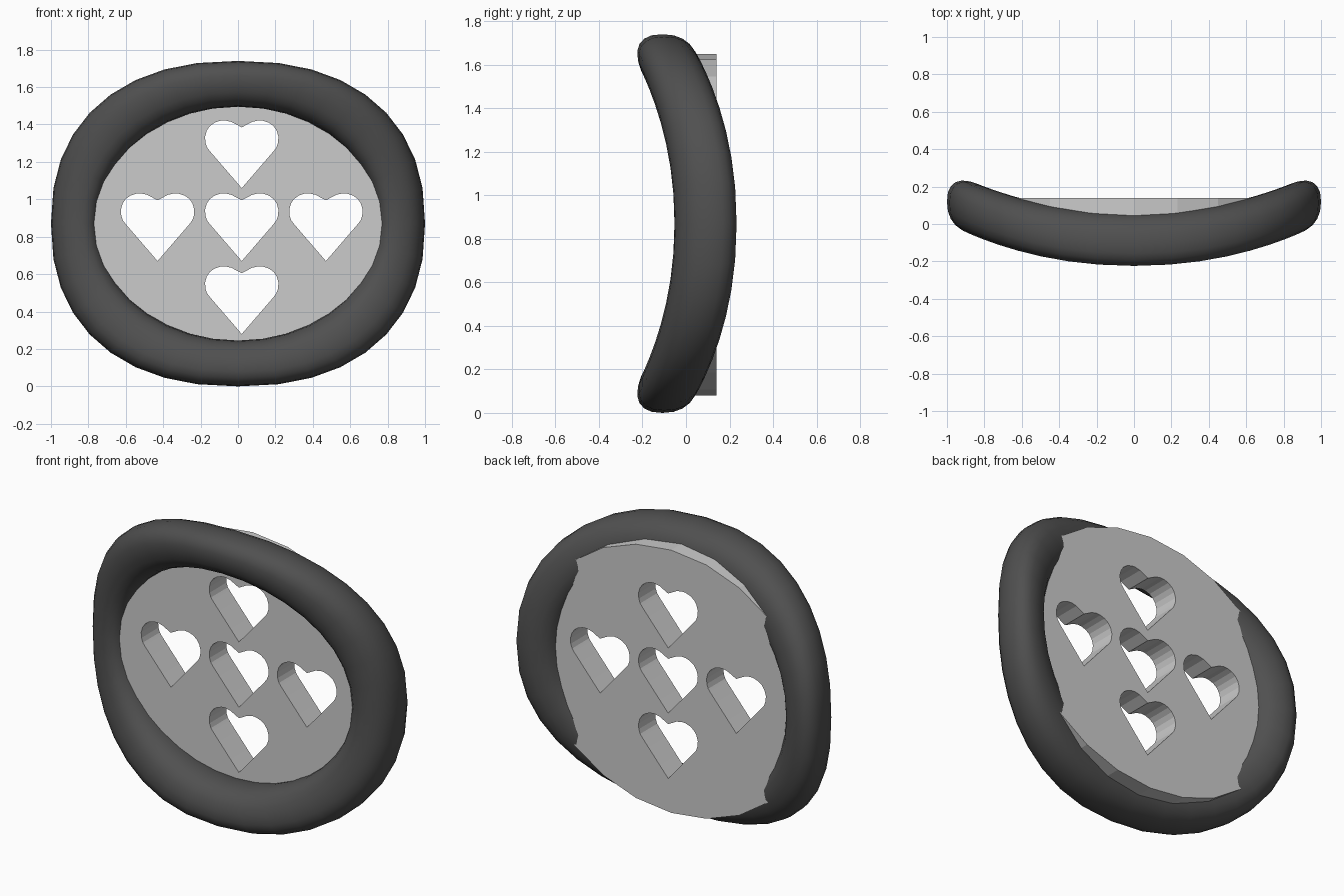
import bpy, bmesh, math

if "Cube" in bpy.data.objects:
    bpy.data.objects.remove(bpy.data.objects["Cube"])

CZ = 0.87  # height of the ring centre


def spow(v, n):
    return math.copysign(abs(v) ** (2 / n), v)


def superellipse(a, rx, rz, n):
    return rx * spow(math.cos(a), n), rz * spow(math.sin(a), n)


def saddle(x, z):
    return 0.13 * (x * x - z * z) - 0.01


# Saddle-bent padded ring, lofted between an inner and an outer oval
SEG, SIDES = 36, 20
bm = bmesh.new()
loops = []
for i in range(SEG):
    a = 2 * math.pi * i / SEG
    ix, iz = superellipse(a, 0.75, 0.625, 2.03)
    ox, oz = superellipse(a, 1.0, 0.87, 2.3)
    loop = []
    for j in range(SIDES):
        s, d = superellipse(2 * math.pi * j / SIDES, 1, 1, 2.35)
        t = (s + 1) / 2
        x, z = ix + (ox - ix) * t, iz + (oz - iz) * t
        loop.append(bm.verts.new((x, saddle(x, z) + 0.138 * d, z + CZ)))
    loops.append(loop)
for i in range(SEG):
    p, q = loops[i], loops[(i + 1) % SEG]
    for j in range(SIDES):
        k = (j + 1) % SIDES
        bm.faces.new((p[j], q[j], q[k], p[k]))
bmesh.ops.recalc_face_normals(bm, faces=bm.faces[:])
for f in bm.faces:
    f.smooth = True
mesh = bpy.data.meshes.new("padded_ring")
bm.to_mesh(mesh)
bm.free()
ring = bpy.data.objects.new("padded_ring", mesh)
bpy.context.collection.objects.link(ring)
dark = bpy.data.materials.new("dark_padding")
dark.diffuse_color = (0.08, 0.08, 0.08, 1)
dark.use_nodes = True
dark.node_tree.nodes["Principled BSDF"].inputs["Base Color"].default_value = dark.diffuse_color
mesh.materials.append(dark)

# Flat oval plate with five heart-shaped holes
curve = bpy.data.curves.new("heart_plate", "CURVE")
curve.dimensions = "2D"
curve.fill_mode = "BOTH"
curve.extrude = 0.08


def add_outline(points):
    sp = curve.splines.new("POLY")
    sp.points.add(len(points) - 1)
    for p, (x, z) in zip(sp.points, points):
        p.co = (x, z, 0, 1)
    sp.use_cyclic_u = True


add_outline([(0.9 * math.cos(a), 0.865 + 0.785 * math.sin(a))
             for a in (2 * math.pi * i / 24 for i in range(24))])

# Right half of a heart, measured from its tip
half = [(0.025, 0.338), (0.055, 0.354), (0.09, 0.362), (0.115, 0.36),
        (0.145, 0.35), (0.17, 0.332), (0.187, 0.307), (0.196, 0.275),
        (0.194, 0.243), (0.185, 0.217), (0.17, 0.197)]
heart = [(0, 0.325)] + half + [(0, 0)] + [(-x, z) for x, z in reversed(half)]
for dx, dz in ((0, 0), (-0.45, 0), (0.45, 0), (0, 0.39), (0, -0.39)):
    add_outline([(0.02 + dx + x, 0.67 + dz + z) for x, z in heart])

plate = bpy.data.objects.new("heart_plate", curve)
bpy.context.collection.objects.link(plate)
plate.rotation_euler = (math.pi / 2, 0, 0)
plate.location = (0, 0.06, 0)
bpy.context.view_layer.objects.active = plate
plate.select_set(True)
bpy.ops.object.convert(target="MESH")
bpy.ops.object.shade_smooth_by_angle(angle=math.radians(10))
